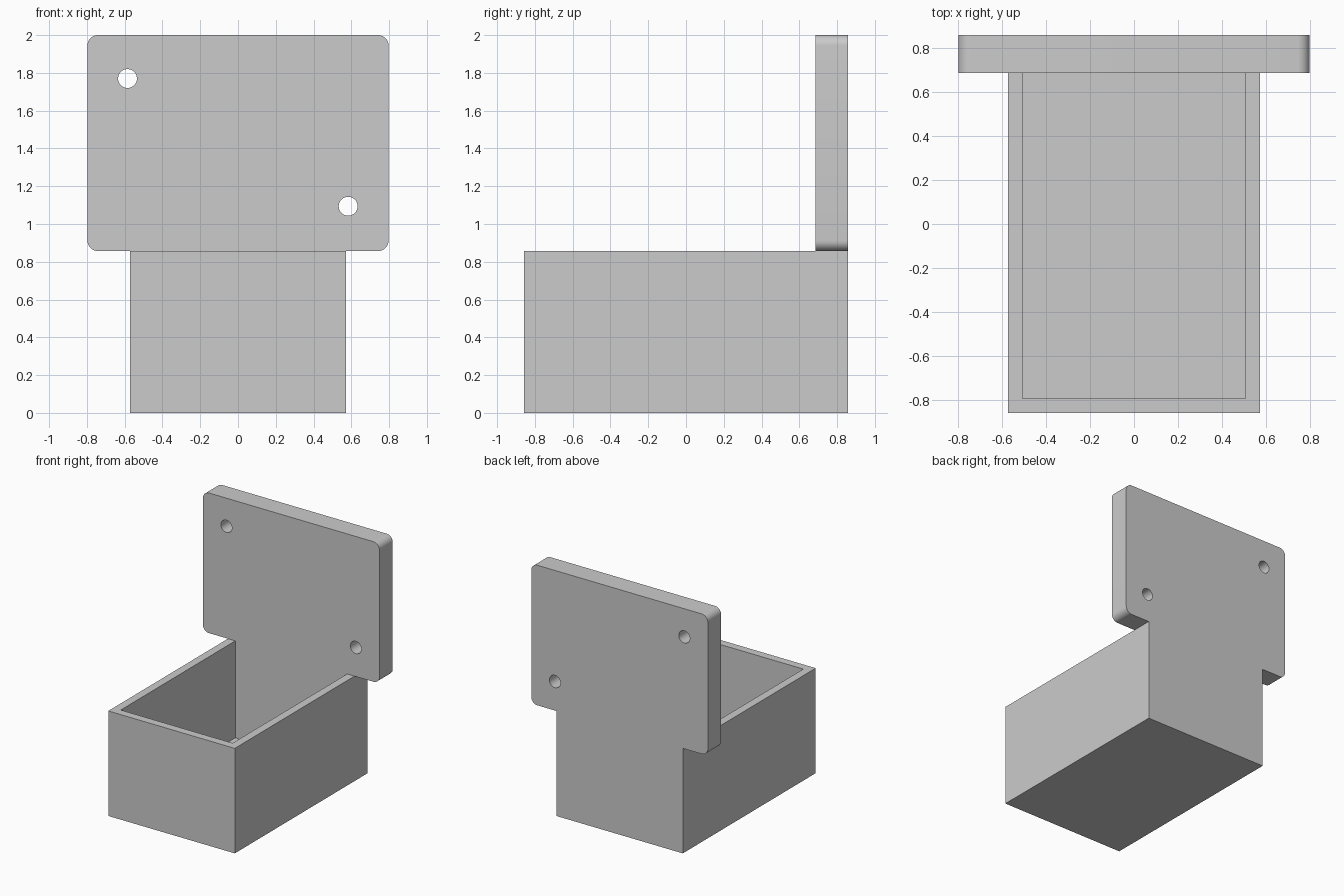
import bpy, bmesh
from math import pi, sin, cos, radians

if "Cube" in bpy.data.objects:
    bpy.data.objects.remove(bpy.data.objects["Cube"])

W, D, H = 0.571, 0.857, 0.857       # box half width, half depth, height
PW, PF, R = 0.797, 0.686, 0.055     # plate half width, front face y, corner radius
T = 0.066                           # wall and floor thickness


def add_mesh(name, bm):
    bmesh.ops.recalc_face_normals(bm, faces=bm.faces)
    me = bpy.data.meshes.new(name)
    bm.to_mesh(me)
    bm.free()
    ob = bpy.data.objects.new(name, me)
    bpy.context.collection.objects.link(ob)
    return ob


def prism(name, outline, y0, y1):
    """Extrude an x-z outline from y0 to y1."""
    bm = bmesh.new()
    face = bm.faces.new([bm.verts.new((x, y0, z)) for x, z in outline])
    ext = bmesh.ops.extrude_face_region(bm, geom=[face])
    verts = [g for g in ext["geom"] if isinstance(g, bmesh.types.BMVert)]
    bmesh.ops.translate(bm, verts=verts, vec=(0, y1 - y0, 0))
    return add_mesh(name, bm)


def rect(x, z0, z1):
    return [(-x, z0), (x, z0), (x, z1), (-x, z1)]


def arc(cx, cz, r, start, sweep, n):
    return [(cx + r * cos(start + sweep * i / n), cz + r * sin(start + sweep * i / n))
            for i in range(n + 1)]


def boolean(target, tool, operation):
    mod = target.modifiers.new(tool.name, 'BOOLEAN')
    mod.object, mod.operation, mod.solver = tool, operation, 'EXACT'
    bpy.context.view_layer.objects.active = target
    bpy.ops.object.modifier_apply(modifier=mod.name)
    bpy.data.objects.remove(tool)


# Back plate with rounded corners, running down as the back wall of the box
half = ([(W, 0), (W, H)] + arc(PW - R, H + R, R, -pi / 2, pi / 2, 10)
        + arc(PW - R, 2 - R, R, 0, pi / 2, 10))
outline = half + [(-x, z) for x, z in reversed(half)]
holder = prism("wall_box", outline, PF, D)

# Screw holes
for x, z in ((-0.585, 1.77), (0.583, 1.094)):
    hole = arc(x, z, 0.05, 0, 2 * pi, 40)[:-1]
    boolean(holder, prism("hole_cutter", hole, PF - 0.1, D + 0.1), 'DIFFERENCE')

# Open-topped tray: solid block with its cavity cut out, open to the back wall
tray = prism("tray", rect(W, 0, H), -D, PF)
boolean(tray, prism("cavity_cutter", rect(W - T, T, H + 0.1), -D + T, PF + 0.1), 'DIFFERENCE')
boolean(holder, tray, 'UNION')

# Merge flush faces and smooth the rounded corners
bm = bmesh.new()
bm.from_mesh(holder.data)
bmesh.ops.remove_doubles(bm, verts=bm.verts, dist=1e-4)
bmesh.ops.dissolve_limit(bm, angle_limit=radians(1), verts=bm.verts, edges=bm.edges)
bm.to_mesh(holder.data)
bm.free()
bpy.ops.object.select_all(action='DESELECT')
holder.select_set(True)
bpy.context.view_layer.objects.active = holder
bpy.ops.object.shade_smooth_by_angle(angle=radians(30))
